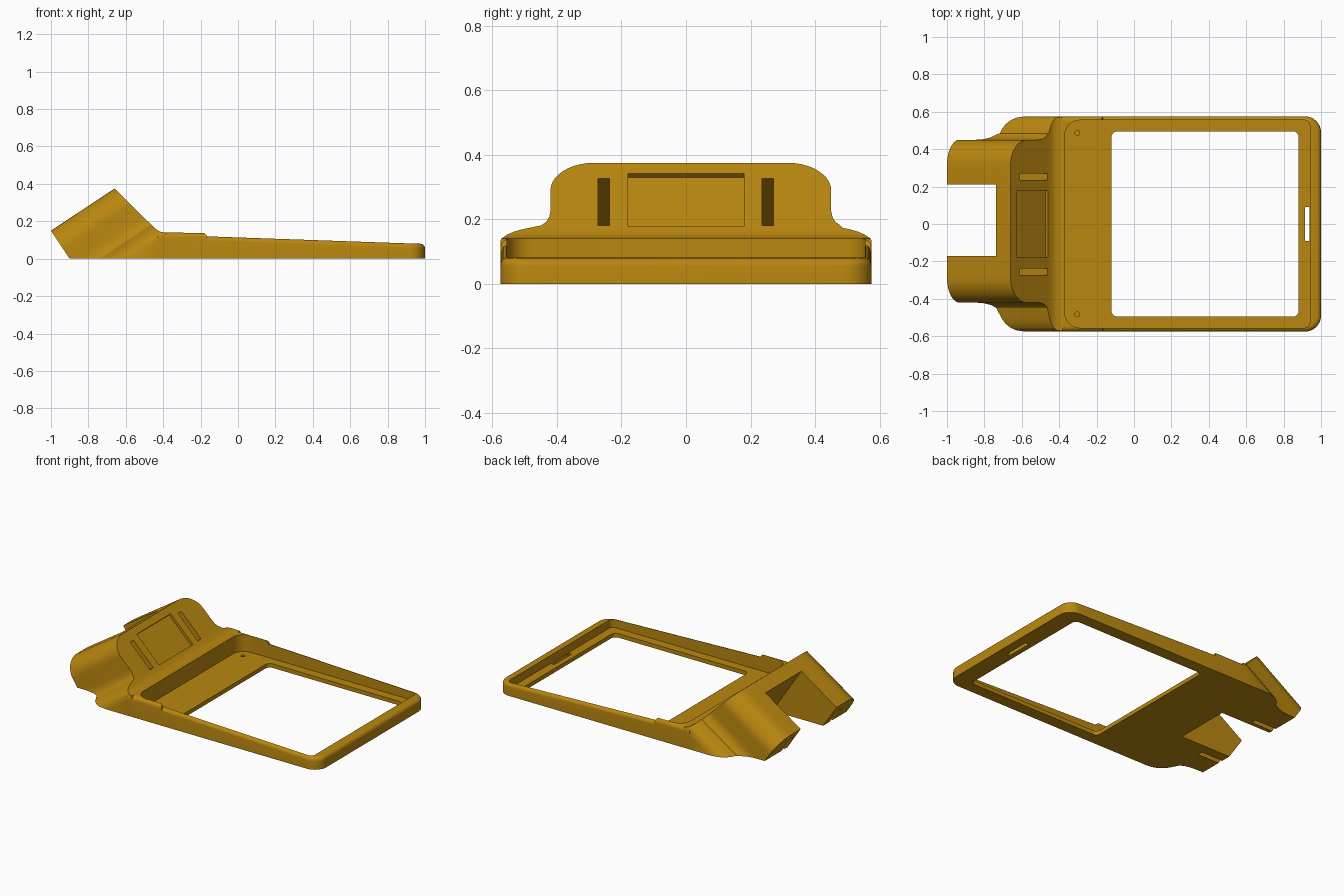
import bpy, bmesh, math

if "Cube" in bpy.data.objects:
    bpy.data.objects.remove(bpy.data.objects["Cube"])

gold = bpy.data.materials.new("dark gold plastic")
gold.diffuse_color = (0.49, 0.243, 0.005, 1)
gold.use_nodes = True
gold.node_tree.nodes["Principled BSDF"].inputs["Base Color"].default_value = gold.diffuse_color

# Tilted axes of the raised head: D runs along it, N is across its thickness
D = (0.834, 0.552)
N = (-0.552, 0.834)


def tilt(y, n, t):
    return (t * D[0] + n * N[0], y, t * D[1] + n * N[1])


def loft(name, rings):
    """Closed solid through rings of equal point count, capped at both ends."""
    bm = bmesh.new()
    vs = [[bm.verts.new(p) for p in r] for r in rings]
    k = len(rings[0])
    for a, b in zip(vs, vs[1:]):
        for i in range(k):
            j = (i + 1) % k
            bm.faces.new((a[i], a[j], b[j], b[i]))
    bm.faces.new(vs[0][::-1])
    bm.faces.new(vs[-1])
    bmesh.ops.recalc_face_normals(bm, faces=bm.faces)
    me = bpy.data.meshes.new(name)
    bm.to_mesh(me)
    bm.free()
    me.materials.append(gold)
    ob = bpy.data.objects.new(name, me)
    bpy.context.collection.objects.link(ob)
    return ob


def side_prism(name, pts, y0, y1):
    return loft(name, [[(x, y, z) for x, z in pts] for y in (y0, y1)])


def tilted_box(name, y0, y1, n0, n1, t0, t1):
    sec = [(y0, n0), (y1, n0), (y1, n1), (y0, n1)]
    return loft(name, [[tilt(y, n, t) for y, n in sec] for t in (t0, t1)])


def round_rect(x0, x1, w, r_left, r_right, steps=8):
    pts = []
    for cx, sy, a0, r in ((x1, 1, 0, r_right), (x0, 1, 90, r_left),
                          (x0, -1, 180, r_left), (x1, -1, 270, r_right)):
        sx = 1 if cx == x1 else -1
        for i in range(steps + 1):
            a = math.radians(a0 + 90 * i / steps)
            pts.append((cx - sx * r + r * math.cos(a),
                        sy * (w - r) + r * math.sin(a)))
    return pts


def plan_prism(name, pts, z0, z1):
    return loft(name, [[(x, y, z) for x, y in pts] for z in (z0, z1)])


def slab(name, x0, x1, w, r_left, r_right, height, edge):
    """Rounded plate with a rounded top edge; height is a function of x."""
    rings = [[(x, y, 0) for x, y in round_rect(x0, x1, w, r_left, r_right)]]
    for i in range(6):
        a = math.radians(90 * i / 5)
        c = edge * (1 - math.cos(a))
        drop = edge * (1 - math.sin(a))
        pts = round_rect(x0 + c, x1 - c, w - c,
                         max(r_left - c, 0.002), max(r_right - c, 0.002))
        rings.append([(x, y, height(x) - drop) for x, y in pts])
    return loft(name, rings)


def combine(ob, other, op):
    m = ob.modifiers.new(op, 'BOOLEAN')
    m.operation, m.object, m.solver = op, other, 'EXACT'
    bpy.context.view_layer.objects.active = ob
    bpy.ops.object.modifier_apply(modifier=m.name)
    bpy.data.objects.remove(other)


# Head cross-section: rounded block flaring out to the full width
half = [(0.30 + 0.135 * math.sin(a), 0.557 + 0.12 * math.cos(a))
        for a in [math.radians(9 * i) for i in range(11)]]
half += [(0.435, 0.467), (0.439, 0.442), (0.448, 0.422), (0.463, 0.407),
         (0.485, 0.396), (0.512, 0.388), (0.535, 0.378), (0.555, 0.364),
         (0.568, 0.347), (0.575, 0.322), (0.575, 0.0)]
section = []
for s, pts in ((1, half), (-1, half[::-1])):
    for v, n in pts:
        section.append((s * v + (0.015 if v < 0.47 else 0), n))
shell = loft("tilted_head", [[tilt(y, n, t) for y, n in section] for t in (-1.6, 1.0)])

# Trim the head to its side outline
combine(shell, side_prism("head_outline", [
    (-0.90, 0), (-1.0, 0.15), (-0.66, 0.375), (-0.46, 0.178), (-0.445, 0.164),
    (-0.43, 0.152), (-0.415, 0.144), (-0.395, 0.14), (-0.385, 0.14),
    (-0.385, 0)], -0.7, 0.7), 'INTERSECT')

# Sloping tray and the raised shelf next to the head
combine(shell, slab("tray", -0.43, 1.0, 0.575, 0.002, 0.085,
                    lambda x: 0.12 - 0.035 * (x + 0.16), 0.025), 'UNION')
combine(shell, slab("shelf", -0.43, -0.165, 0.5748, 0.002, 0.002,
                    lambda x: 0.14, 0.028), 'UNION')

# Screen recess, window and cable slot
cutters = [
    plan_prism("recess", round_rect(-0.37, 0.94, 0.555, 0.08, 0.03), 0.027, 0.4),
    plan_prism("window", round_rect(-0.12, 0.88, 0.495, 0.03, 0.03), -0.1, 0.2),
    plan_prism("cable_slot", round_rect(0.914, 0.939, 0.092, 0.002, 0.002, 1), -0.1, 0.2),
]
# Screw holes in the recess floor
for y in (0.487, -0.483):
    ring = [(-0.303 + 0.013 * math.cos(i * math.pi / 8),
             y + 0.013 * math.sin(i * math.pi / 8)) for i in range(16)]
    cutters.append(plan_prism("screw_hole", ring, 0.01, 0.06))
# Notch at the back of the head and the two strap slots through it
cutters.append(tilted_box("notch", -0.17, 0.21, -0.3, 1.0, -1.8, -0.437))
for y in (-0.255, 0.253):
    cutters.append(tilted_box("strap_slot", y - 0.0175, y + 0.0175, 0.407, 0.609, -1.5, 0))
# Shallow label panel on the sloping front face
cutters.append(side_prism("panel", [(-0.638, 0.329), (-0.473, 0.167),
                                    (-0.43, 0.21), (-0.595, 0.372)], -0.18, 0.18))
for c in cutters:
    combine(shell, c, 'DIFFERENCE')

shell.name = "screen_bezel"
bpy.ops.object.select_all(action='DESELECT')
shell.select_set(True)
bpy.context.view_layer.objects.active = shell
bpy.ops.object.shade_smooth_by_angle(angle=math.radians(28))
